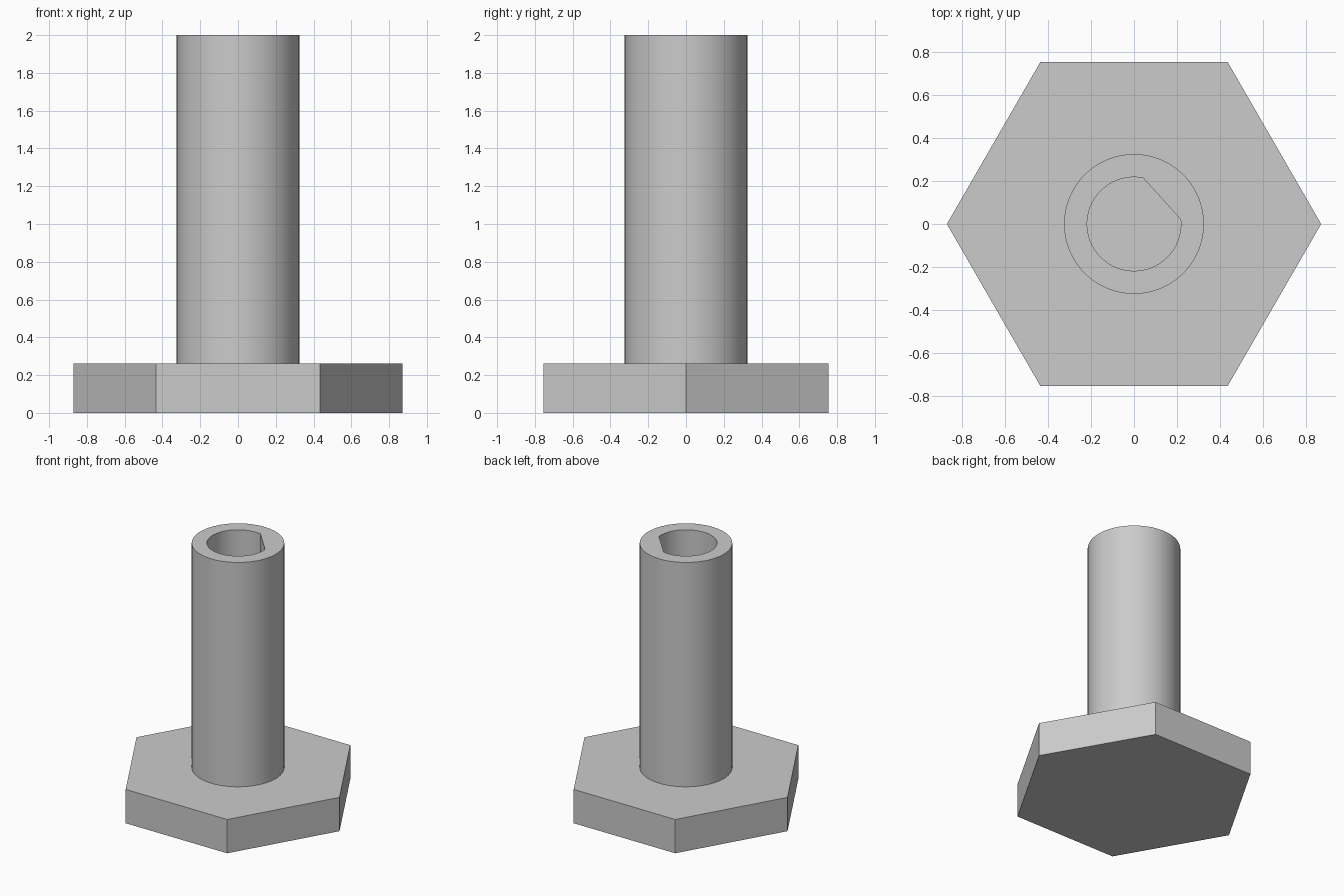
import bpy
import bmesh
from math import cos, sin, pi, radians

HEAD_RADIUS, HEAD_TOP = 0.87, 0.262
SHAFT_RADIUS, SHAFT_TOP = 0.325, 2.0
BORE_RADIUS = 0.218
SEGMENTS = 64
STEP = 2 * pi / SEGMENTS

if "Cube" in bpy.data.objects:
    bpy.data.objects.remove(bpy.data.objects["Cube"], do_unlink=True)

# One plain grey material
grey = bpy.data.materials.new("plain_grey")
grey.use_nodes = True
colour = (0.6, 0.6, 0.6, 1)
grey.diffuse_color = colour
grey.node_tree.nodes["Principled BSDF"].inputs["Base Color"].default_value = colour


def finish(bm, name):
    bmesh.ops.recalc_face_normals(bm, faces=bm.faces)
    mesh = bpy.data.meshes.new(name)
    bm.to_mesh(mesh)
    bm.free()
    mesh.materials.append(grey)
    obj = bpy.data.objects.new(name, mesh)
    bpy.context.collection.objects.link(obj)
    return obj


def ring(bm, radii, z):
    return [bm.verts.new((r * cos(i * STEP), r * sin(i * STEP), z))
            for i, r in enumerate(radii)]


def bridge(bm, a, b):
    for i in range(len(a)):
        j = (i + 1) % len(a)
        bm.faces.new((a[i], a[j], b[j], b[i]))


# Hexagonal head with corners on the x axis
bm = bmesh.new()
hexagon = [bm.verts.new((HEAD_RADIUS * cos(radians(60 * i)),
                         HEAD_RADIUS * sin(radians(60 * i)), 0)) for i in range(6)]
base = bm.faces.new(hexagon)
top = bmesh.ops.extrude_face_region(bm, geom=[base])["geom"]
bmesh.ops.translate(bm, vec=(0, 0, HEAD_TOP),
                    verts=[v for v in top if isinstance(v, bmesh.types.BMVert)])
finish(bm, "hex_head")

# Bore outline: a circle cut by one flat between two of its points
FIRST, LAST = 1, 14
middle = (FIRST + LAST) / 2 * STEP
flat = BORE_RADIUS * cos((LAST - FIRST) / 2 * STEP)
bore = [flat / cos(i * STEP - middle) if FIRST <= i <= LAST else BORE_RADIUS
        for i in range(SEGMENTS)]
outer = [SHAFT_RADIUS] * SEGMENTS

# Hollow shaft: outside wall, rim and bore wall, with the head as the floor
bm = bmesh.new()
rings = [ring(bm, outer, HEAD_TOP), ring(bm, outer, SHAFT_TOP),
         ring(bm, bore, SHAFT_TOP), ring(bm, bore, HEAD_TOP)]
for a, b in zip(rings, rings[1:] + rings[:1]):
    bridge(bm, a, b)
shaft = finish(bm, "hollow_shaft")

bpy.ops.object.select_all(action="DESELECT")
shaft.select_set(True)
bpy.context.view_layer.objects.active = shaft
bpy.ops.object.shade_smooth_by_angle(angle=radians(30))
